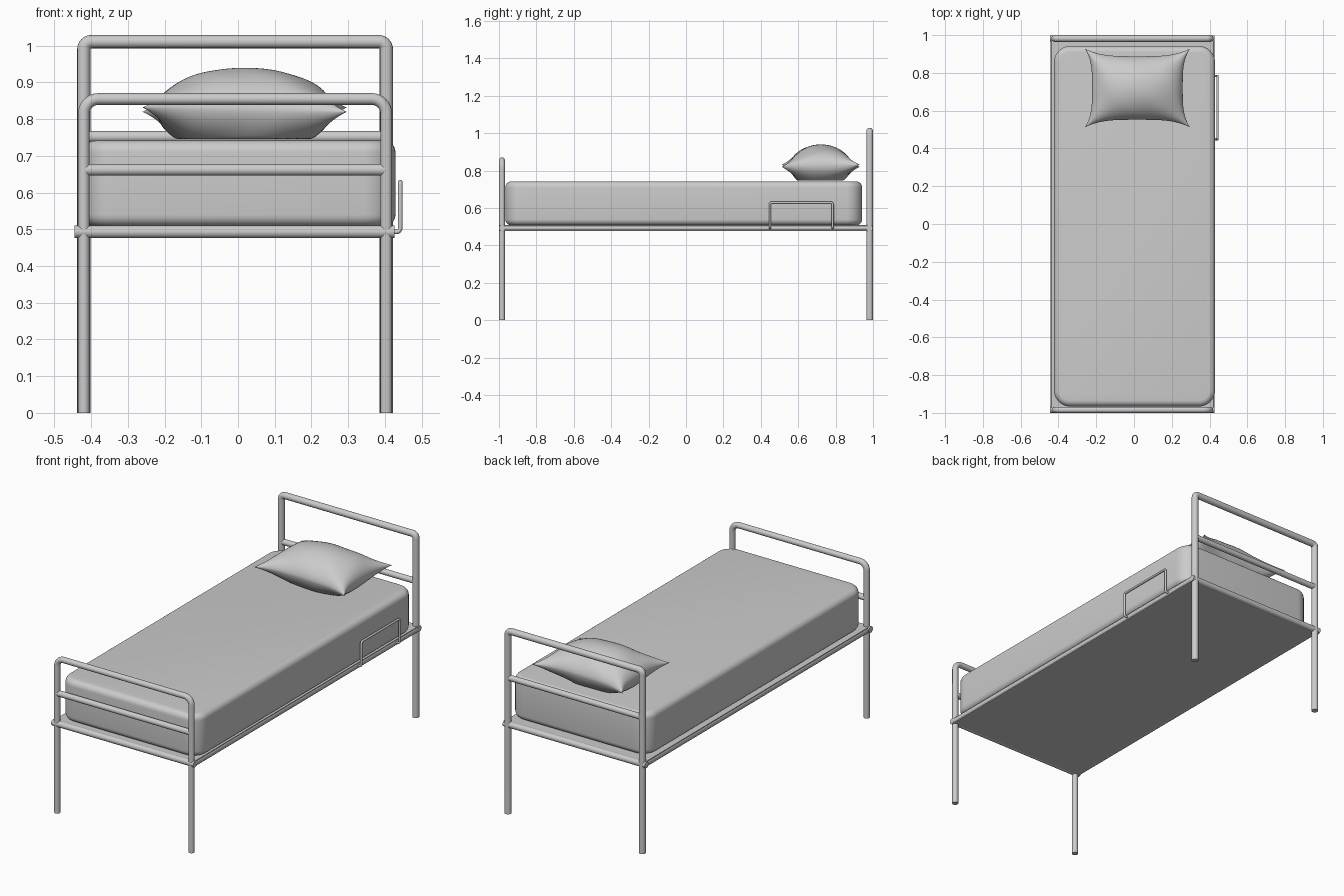
import bpy, bmesh, math
from mathutils import Vector

if "Cube" in bpy.data.objects:
    bpy.data.objects.remove(bpy.data.objects["Cube"])

XL, XR = -0.42, 0.404          # post centre lines
Y_FOOT, Y_HEAD = -0.984, 0.982


def finish(obj, angle=40):
    bpy.ops.object.select_all(action='DESELECT')
    obj.select_set(True)
    bpy.context.view_layer.objects.active = obj
    if obj.type == 'CURVE':
        bpy.ops.object.convert(target='MESH')
        obj = bpy.context.view_layer.objects.active
    bpy.ops.object.shade_smooth_by_angle(angle=math.radians(angle))
    return obj


def mesh_object(name, bm):
    me = bpy.data.meshes.new(name)
    bm.to_mesh(me)
    bm.free()
    obj = bpy.data.objects.new(name, me)
    bpy.context.collection.objects.link(obj)
    return obj


def tube(name, path, r, corner=0.0, steps=8):
    """Round tube along a path whose inner corners are filleted."""
    p = [Vector(v) for v in path]
    pts = [p[0]]
    for a, b, c in zip(p, p[1:], p[2:]):
        u, w = (a - b).normalized(), (c - b).normalized()
        centre = b + (u + w) * corner
        for i in range(steps + 1):
            t = math.pi / 2 * i / steps
            pts.append(centre - w * corner * math.cos(t) - u * corner * math.sin(t))
    pts.append(p[-1])
    cu = bpy.data.curves.new(name, 'CURVE')
    cu.dimensions = '3D'
    cu.bevel_depth, cu.bevel_resolution, cu.use_fill_caps = r, 6, True
    sp = cu.splines.new('POLY')
    sp.points.add(len(pts) - 1)
    for q, v in zip(sp.points, pts):
        q.co = (*v, 1)
    obj = bpy.data.objects.new(name, cu)
    bpy.context.collection.objects.link(obj)
    return finish(obj)


def rounded_box(name, lo, hi, plan_r, edge_r):
    bm = bmesh.new()
    bmesh.ops.create_cube(bm, size=1)
    for v in bm.verts:
        v.co = [l + (h - l) * (c + 0.5) for l, h, c in zip(lo, hi, v.co)]
    if plan_r:
        up = [e for e in bm.edges if abs(e.verts[0].co.z - e.verts[1].co.z) > 0.01]
        bmesh.ops.bevel(bm, geom=up, offset=plan_r, segments=10, profile=0.5, affect='EDGES')
    if edge_r:
        rim = [e for e in bm.edges if abs(e.verts[0].co.z - e.verts[1].co.z) < 1e-5]
        bmesh.ops.bevel(bm, geom=rim, offset=edge_r, segments=6, profile=0.5, affect='EDGES')
    return finish(mesh_object(name, bm))


# Headboard and footboard hoops, running down into the legs
for name, y, top, r, corner, mid in (("headboard", Y_HEAD, 1.011, 0.018, 0.02, 0.752),
                                     ("footboard", Y_FOOT, 0.855, 0.016, 0.04, 0.662)):
    tube(name + "_hoop", [(XL, y, 0), (XL, y, top), (XR, y, top), (XR, y, 0)], r, corner)
    tube(name + "_cross_rail", [(XL, y, mid), (XR, y, mid)], 0.016)
    tube(name + "_base_rail", [(XL - 0.026, y, 0.493), (XR + 0.022, y, 0.493)], 0.017)

# Side rails and base panel
for name, x in (("left_side_rail", XL - 0.006), ("right_side_rail", XR + 0.006)):
    tube(name, [(x, Y_FOOT, 0.493), (x, Y_HEAD, 0.493)], 0.016)
rounded_box("base_panel", (XL - 0.018, Y_FOOT, 0.478), (XR + 0.018, Y_HEAD, 0.508), 0, 0)

# Mattress
rounded_box("mattress", (-0.423, -0.966, 0.508), (0.429, 0.942, 0.742), 0.085, 0.032)

# Small side guard
x = 0.442
tube("side_guard", [(0.412, 0.449, 0.493), (x, 0.449, 0.493), (x, 0.449, 0.629),
                    (x, 0.784, 0.629), (x, 0.784, 0.493), (0.412, 0.784, 0.493)],
     0.006, 0.01, 4)

# Pillow: two puffed sheets meeting at a seam with pointed corners
bm = bmesh.new()
N = 48
for side in (1, -1):
    grid = []
    for i in range(N + 1):
        u = math.sin(math.pi / 2 * (2 * i / N - 1))
        row = []
        for j in range(N + 1):
            v = math.sin(math.pi / 2 * (2 * j / N - 1))
            px = 0.018 + 0.24 * u * (1 + 0.16 * abs(v) ** 3.5)
            py = 0.72 + 0.168 * v * (1 + 0.24 * abs(u) ** 3.5)
            a, b = max(0, 1 - u * u), max(0, 1 - v * v)
            puff = a ** 0.5 * b ** 0.6
            crease = 0.004 * math.sin(9 * u + 4 * v) * (a * b) ** 0.5 * (1 - a * b)
            seam = 0.826 + 0.006 * u * v
            z = seam + (0.114 if side > 0 else -0.125) * puff + crease
            row.append(bm.verts.new((px, py, max(z, 0.746))))
        grid.append(row)
    for i in range(N):
        for j in range(N):
            f = [grid[i][j], grid[i + 1][j], grid[i + 1][j + 1], grid[i][j + 1]]
            bm.faces.new(f if side > 0 else f[::-1])
bmesh.ops.remove_doubles(bm, verts=bm.verts, dist=1e-5)
finish(mesh_object("pillow", bm), 60)
